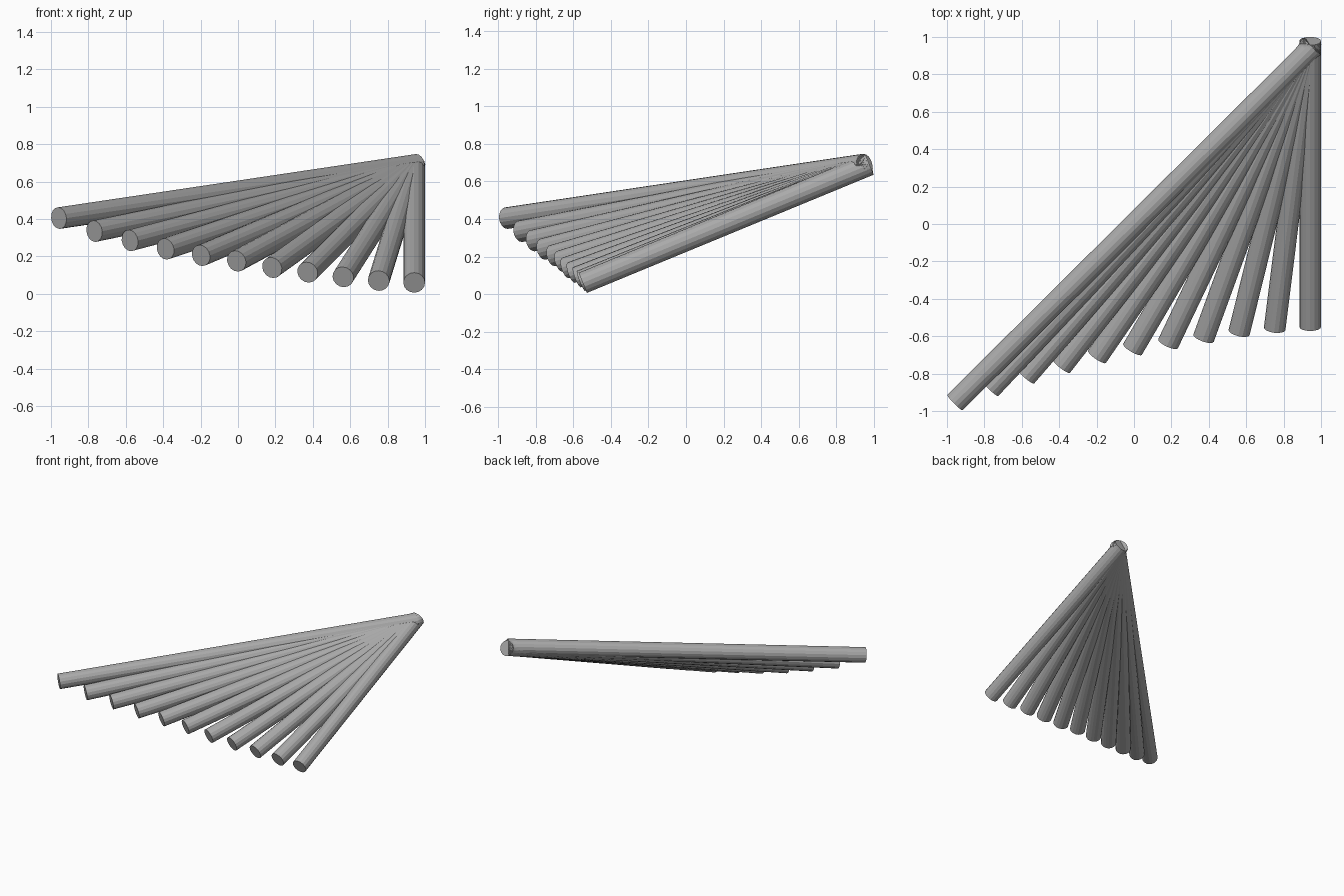
import bpy
from mathutils import Vector

cube = bpy.data.objects.get("Cube")
if cube:
    bpy.data.objects.remove(cube)

grey = bpy.data.materials.new("plain_grey")
grey.use_nodes = True
colour = (0.4, 0.4, 0.4, 1)
grey.diffuse_color = colour
grey.node_tree.nodes["Principled BSDF"].inputs["Base Color"].default_value = colour

RADIUS = 0.058


def rod(name, start, end):
    """Straight round bar between two points."""
    axis = end - start
    bpy.ops.mesh.primitive_cylinder_add(
        vertices=16, radius=RADIUS, depth=axis.length, location=(start + end) / 2)
    bar = bpy.context.object
    bar.name = name
    bar.rotation_euler = axis.to_track_quat('Z', 'Y').to_euler()
    bar.data.materials.append(grey)


# Free ends step evenly across x; their depth and height follow a curve
depths = [-0.55, -0.56, -0.58, -0.61, -0.64, -0.67, -0.71, -0.76, -0.815, -0.88, -0.955]
heights = [0.06, 0.07, 0.09, 0.115, 0.14, 0.175, 0.205, 0.24, 0.285, 0.335, 0.405]

# Fan of rods meeting at the high back corner
for i, (y, z) in enumerate(zip(depths, heights)):
    t = i / 10
    apex = Vector((0.942 + 0.015 * t, 0.978 - 0.03 * t, 0.69))
    rod(f"fan_rod_{i + 1}", Vector((0.942 - 0.19 * i, y, z)), apex)
